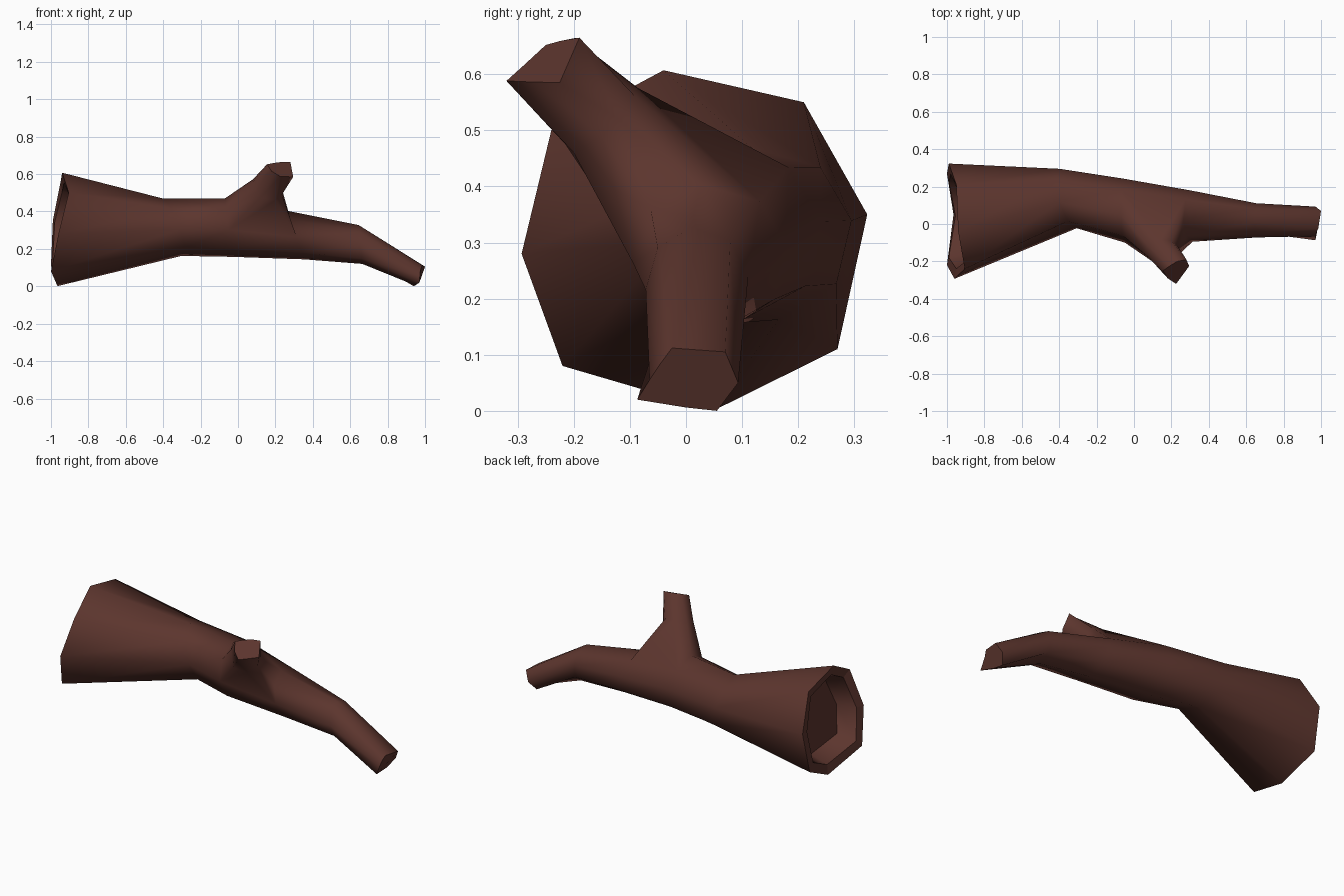
import bpy, bmesh, math
from mathutils import Vector

if "Cube" in bpy.data.objects:
    bpy.data.objects.remove(bpy.data.objects["Cube"])

bark = bpy.data.materials.new("dark brown bark")
bark.diffuse_color = (0.108, 0.036, 0.027, 1)
bark.use_nodes = True
bark.node_tree.nodes["Principled BSDF"].inputs["Base Color"].default_value = bark.diffuse_color

bm = bmesh.new()
ANGLES = [math.radians(a) for a in (97, 50, 9, -35, -80, -135, -176, 140)]


def add(points):
    return [bm.verts.new(p) for p in points]


def ring(x, y, z, ry, rz, tilt, slant=0.0):
    # tilted eight-sided cross-section of the trunk
    return add([(x - tilt * math.sin(a) - slant * math.cos(a),
                 y + ry * math.cos(a), z + rz * math.sin(a)) for a in ANGLES])


def bridge(a, b, skip=()):
    n = len(a)
    faces = []
    for i in range(n):
        if i not in skip:
            j = (i + 1) % n
            faces.append(bm.faces.new((a[i], a[j], b[j], b[i])))
    return faces


# uneven broken rim at the thick end
rim_pts = [(-0.94, -0.04, 0.607), (-0.95, 0.21, 0.55), (-0.99, 0.323, 0.35),
           (-1.0, 0.27, 0.11), (-0.965, 0.05, 0.001), (-1.0, -0.22, 0.08),
           (-0.96, -0.293, 0.28), (-0.905, -0.24, 0.50)]
# thin bent end
tip_pts = [(0.985, -0.025, 0.112), (1.0, 0.07, 0.105), (0.97, 0.093, 0.05),
           (0.94, 0.055, 0.0), (0.945, 0.0, 0.006), (0.97, -0.087, 0.02),
           (0.972, -0.065, 0.055), (0.975, -0.045, 0.085)]

# trunk; the opening between rings 2 and 3 is left for the side branch
rings = [add(rim_pts),
         ring(-0.35, 0.137, 0.315, 0.16, 0.155, 0.055, 0.04),
         ring(-0.05, 0.072, 0.313, 0.172, 0.158, 0.02),
         ring(0.31, 0.043, 0.273, 0.138, 0.131, 0.045),
         ring(0.655, 0.02, 0.223, 0.092, 0.105, 0.01),
         add(tip_pts)]
for i in range(5):
    bridge(rings[i], rings[i + 1], (0, 6, 7) if i == 2 else ())
sharp_faces = [bm.faces.new(rings[5])]

# hollow in the thick end
centre = Vector((-0.97, 0.01, 0.31))


def inner(scale, dx):
    return add([(p[0] + dx, centre.y + (p[1] - centre.y) * scale,
                 centre.z + (p[2] - centre.z) * scale) for p in rim_pts])


lip, floor = inner(0.82, 0.01), inner(0.72, 0.12)
sharp_faces += bridge(rings[0], lip)
bridge(lip, floor)
sharp_faces.append(bm.faces.new(floor))

# side branch stub, flaring into the trunk
a, b = rings[2], rings[3]
base = [a[1], a[0], a[7], a[6], b[6], b[7], b[0], b[1]]
neck = add([(0.14, -0.085, 0.575), (0.08, -0.12, 0.572), (0.075, -0.175, 0.55),
            (0.12, -0.215, 0.475), (0.20, -0.20, 0.46), (0.235, -0.15, 0.49),
            (0.235, -0.12, 0.52), (0.20, -0.09, 0.56)])
end = add([(0.23, -0.2, 0.664), (0.19, -0.225, 0.659), (0.155, -0.25, 0.652),
           (0.18, -0.29, 0.615), (0.225, -0.32, 0.588), (0.26, -0.273, 0.586),
           (0.295, -0.225, 0.585), (0.28, -0.19, 0.665)])
bridge(base, neck)
bridge(neck, end)
sharp_faces.append(bm.faces.new(end))

bmesh.ops.recalc_face_normals(bm, faces=bm.faces)

# crisp flat cut ends, smooth bark elsewhere
for f in bm.faces:
    f.smooth = True
for f in sharp_faces:
    f.smooth = False
    for e in f.edges:
        if any(g not in sharp_faces for g in e.link_faces):
            e.smooth = False

mesh = bpy.data.meshes.new("hollow_branch")
bm.to_mesh(mesh)
bm.free()
mesh.materials.append(bark)
branch = bpy.data.objects.new("hollow_branch", mesh)
bpy.context.collection.objects.link(branch)
